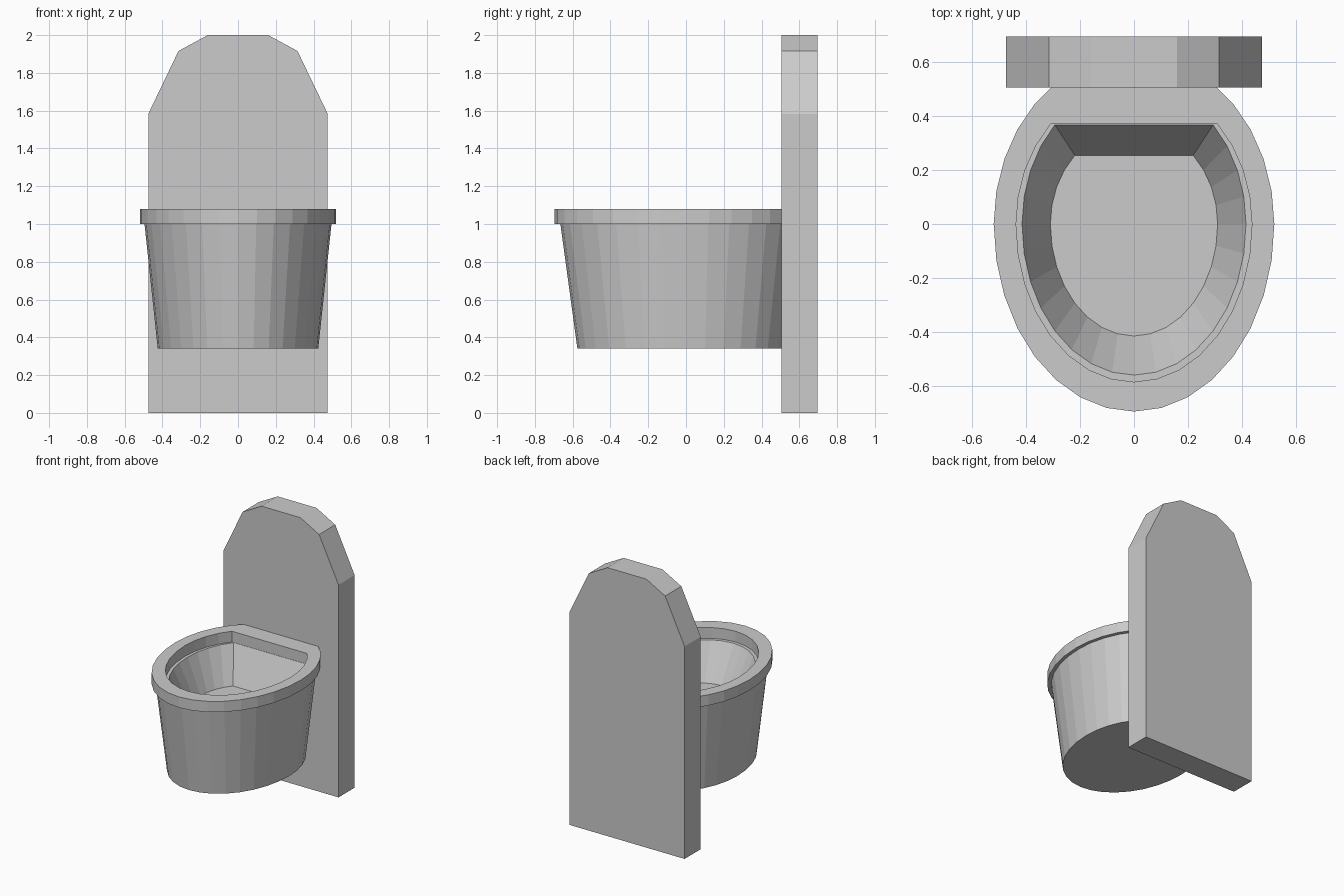
import bpy, bmesh
from math import sin, cos, pi, sqrt

if "Cube" in bpy.data.objects:
    bpy.data.objects.remove(bpy.data.objects["Cube"])

SIDES = 32


def egg_loop(bm, z, rx, front, back, flat=False):
    """Egg-shaped ring of vertices; flat=True cuts the back off straight."""
    loop = []
    for i in range(SIDES):
        a = 2 * pi * i / SIDES
        s = sin(a)
        y = s * (back if s > 0 else front)
        if flat:
            y = min(y, back * sqrt(0.5))
        loop.append(bm.verts.new((rx * cos(a), y, z)))
    return loop


def bridge(bm, a, b):
    for i in range(SIDES):
        j = (i + 1) % SIDES
        bm.faces.new((a[i], a[j], b[j], b[i]))


def finish(bm, name):
    bmesh.ops.recalc_face_normals(bm, faces=bm.faces[:])
    mesh = bpy.data.meshes.new(name)
    bm.to_mesh(mesh)
    bm.free()
    obj = bpy.data.objects.new(name, mesh)
    bpy.context.collection.objects.link(obj)
    return obj


def lofted(name, rings, closed=False):
    """Skin a list of rings; closed joins last to first, otherwise cap both ends."""
    bm = bmesh.new()
    loops = [egg_loop(bm, *r) for r in rings]
    for a, b in zip(loops, loops[1:]):
        bridge(bm, a, b)
    if closed:
        bridge(bm, loops[-1], loops[0])
    else:
        bm.faces.new(loops[0])
        bm.faces.new(loops[-1])
    return finish(bm, name)


# Basin: underside, tapered outer wall, lip, sloped inside, floor
lofted("basin", [
    (0.34, 0.425, 0.575, 0.52),
    (1.00, 0.495, 0.665, 0.60),
    (1.00, 0.415, 0.56, 0.52, True),
    (0.74, 0.31, 0.415, 0.36, True),
])

# Rim: overhanging ring with a straight back to its opening
lofted("rim", [
    (1.00, 0.52, 0.695, 0.63),
    (1.08, 0.52, 0.695, 0.63),
    (1.08, 0.437, 0.585, 0.523, True),
    (1.00, 0.437, 0.585, 0.523, True),
], closed=True)

# Back panel: upright slab with a faceted arched top
half = [(0.475, 0), (0.475, 1.583), (0.315, 1.916), (0.16, 2.0)]
profile = half + [(-x, z) for x, z in reversed(half)]
bm = bmesh.new()
face = bm.faces.new([bm.verts.new((x, 0.505, z)) for x, z in profile])
ext = bmesh.ops.extrude_face_region(bm, geom=[face], use_keep_orig=True)
bmesh.ops.translate(bm, vec=(0, 0.19, 0),
                    verts=[v for v in ext["geom"] if isinstance(v, bmesh.types.BMVert)])
finish(bm, "back_panel")
